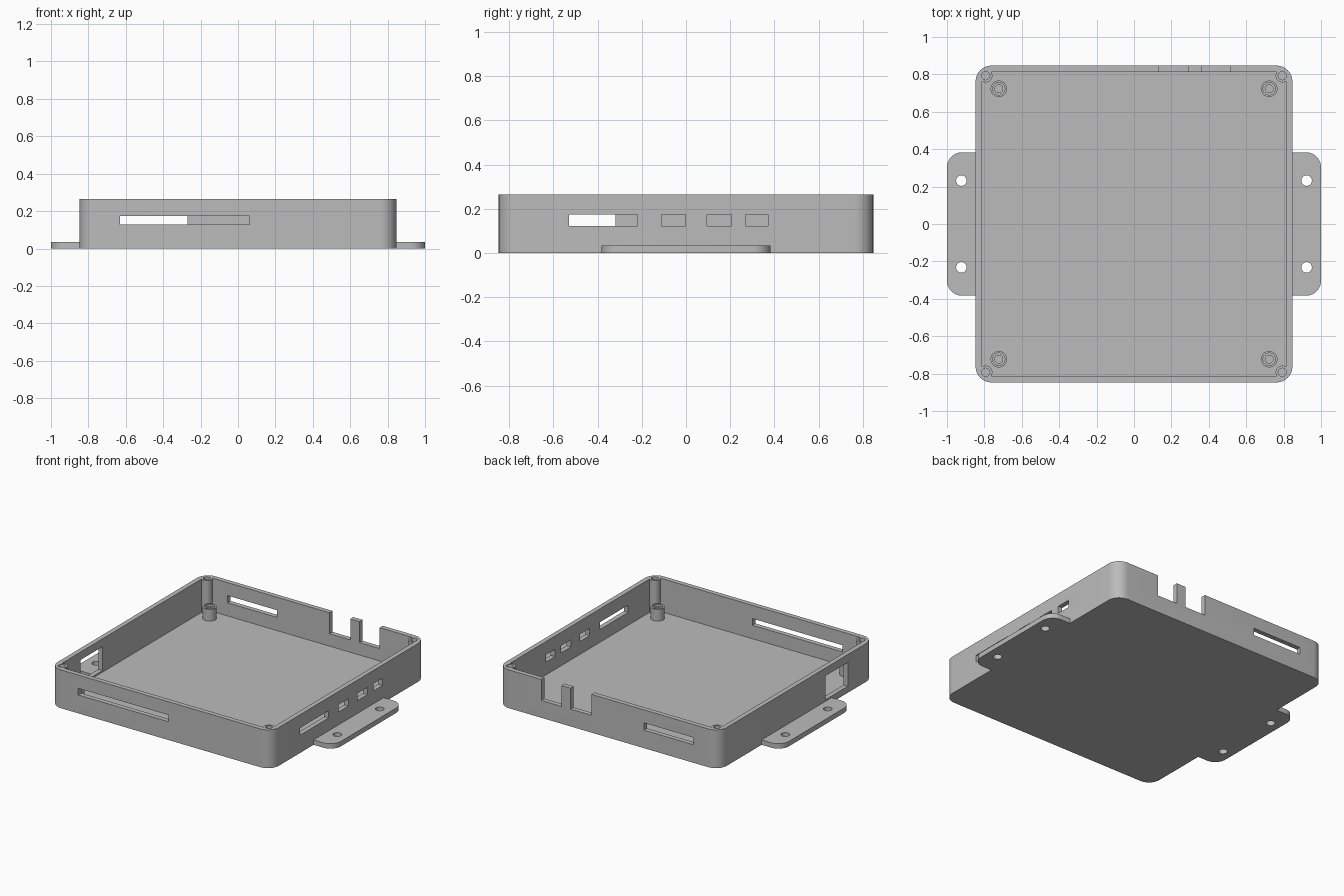
import bpy, bmesh, math

if "Cube" in bpy.data.objects:
    bpy.data.objects.remove(bpy.data.objects["Cube"])

HALF, WALL, FLOOR, TOP = 0.847, 0.033, 0.034, 0.265

grey = bpy.data.materials.new("plain_grey")
grey.diffuse_color = (0.50, 0.50, 0.50, 1)
grey.use_nodes = True
grey.node_tree.nodes["Principled BSDF"].inputs["Base Color"].default_value = grey.diffuse_color


def rounded_rect(x0, x1, y0, y1, radii, steps=10):
    """Outline; radii in the order right-back, left-back, left-front, right-front."""
    pts = []
    corners = [(x1, y1, -1, -1), (x0, y1, 1, -1), (x0, y0, 1, 1), (x1, y0, -1, 1)]
    for i, ((x, y, sx, sy), r) in enumerate(zip(corners, radii)):
        if r == 0:
            pts.append((x, y))
            continue
        for k in range(steps + 1):
            a = math.pi / 2 * (i + k / steps)
            pts.append((x + sx * r + r * math.cos(a), y + sy * r + r * math.sin(a)))
    return pts


def circle(x, y, r, n=32):
    return [(x + r * math.cos(2 * math.pi * k / n), y + r * math.sin(2 * math.pi * k / n))
            for k in range(n)]


def prism(name, pts, z0, z1):
    bm = bmesh.new()
    face = bm.faces.new([bm.verts.new((x, y, z0)) for x, y in pts])
    up = bmesh.ops.extrude_face_region(bm, geom=[face])["geom"]
    bmesh.ops.translate(bm, vec=(0, 0, z1 - z0),
                        verts=[v for v in up if isinstance(v, bmesh.types.BMVert)])
    bmesh.ops.recalc_face_normals(bm, faces=bm.faces)
    mesh = bpy.data.meshes.new(name)
    bm.to_mesh(mesh)
    bm.free()
    mesh.materials.append(grey)
    ob = bpy.data.objects.new(name, mesh)
    bpy.context.collection.objects.link(ob)
    return ob


def box(x0, x1, y0, y1, z0, z1):
    return prism("cutter", rounded_rect(x0, x1, y0, y1, (0, 0, 0, 0)), z0, z1)


def combine(ob, tool, operation="DIFFERENCE"):
    mod = ob.modifiers.new("combine", "BOOLEAN")
    mod.operation, mod.solver, mod.object = operation, "EXACT", tool
    bpy.context.view_layer.objects.active = ob
    bpy.ops.object.modifier_apply(modifier=mod.name)
    bpy.data.objects.remove(tool)


def smooth(ob):
    bpy.ops.object.select_all(action="DESELECT")
    ob.select_set(True)
    bpy.context.view_layer.objects.active = ob
    bpy.ops.object.shade_smooth_by_angle(angle=math.radians(30))


# Open tray with rounded corners
tray = prism("tray", rounded_rect(-HALF, HALF, -HALF, HALF, (0.085,) * 4), 0, TOP)
inner = HALF - WALL
combine(tray, prism("cutter", rounded_rect(-inner, inner, -inner, inner, (0.05,) * 4), FLOOR, TOP + 0.1))

# Corner screw columns with blind holes
signs = [(sx, sy) for sx in (-1, 1) for sy in (-1, 1)]
for sx, sy in signs:
    combine(tray, prism("column", circle(sx * 0.793, sy * 0.793, 0.036), 0.01, TOP), "UNION")
for sx, sy in signs:
    combine(tray, prism("cutter", circle(sx * 0.793, sy * 0.793, 0.022), 0.08, TOP + 0.1))

# Right wall ports
for y0, y1 in [(-0.53, -0.22), (-0.11, -0.003), (0.095, 0.205), (0.27, 0.37)]:
    combine(tray, box(0.78, 0.9, y0, y1, 0.123, 0.173))
# Front and back vent slots
combine(tray, box(-0.63, 0.062, -0.9, -0.78, 0.127, 0.173))
combine(tray, box(-0.65, -0.27, 0.78, 0.9, 0.125, 0.175))
# Open notches in the back wall
for x0, x1 in [(0.13, 0.29), (0.36, 0.515)]:
    combine(tray, box(x0, x1, 0.78, 0.9, 0.12, TOP + 0.1))
# Left wall window
combine(tray, box(-0.9, -0.78, -0.56, -0.318, 0.045, 0.21))
smooth(tray)

# Board standoffs with stepped screw holes
for sx, sy in signs:
    x, y = sx * 0.723, sy * 0.723
    post = prism("standoff", circle(x, y, 0.044), FLOOR - 0.01, 0.115)
    combine(post, prism("cutter", circle(x, y, 0.033), 0.10, 0.2))
    combine(post, prism("cutter", circle(x, y, 0.021), 0.045, 0.2))
    smooth(post)

# Side mounting tabs with screw holes
for side, x0, x1, radii in [("right", HALF - 0.005, 1, (0.08, 0, 0, 0.08)),
                            ("left", -1, -HALF + 0.005, (0, 0.08, 0.08, 0))]:
    tab = prism(side + "_mounting_tab", rounded_rect(x0, x1, -0.383, 0.383, radii), 0, FLOOR)
    for y in (-0.232, 0.232):
        combine(tab, prism("cutter", circle(math.copysign(0.923, x0), y, 0.028), -0.1, 0.2))
    smooth(tab)
